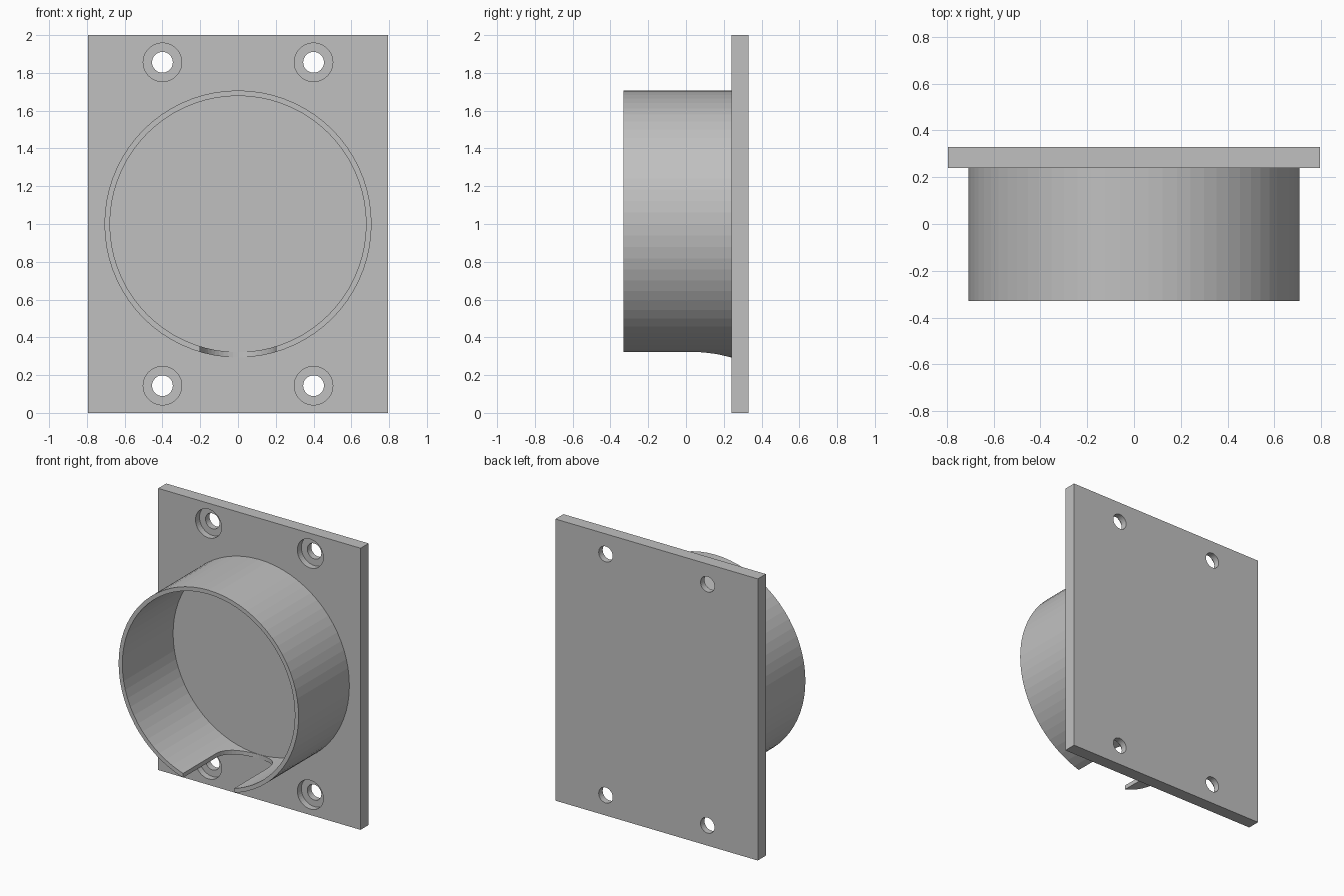
import bpy, bmesh, math
from mathutils import Matrix

if "Cube" in bpy.data.objects:
    bpy.data.objects.remove(bpy.data.objects["Cube"])

FRONT, FACE, BACK = -0.33, 0.24, 0.33    # rim, plate front, plate back
MID = 1.0                                # height of the ring axis
SIDES = 72

grey = bpy.data.materials.new("Grey plastic")
grey.use_nodes = True
colour = (0.53, 0.53, 0.53, 1)
grey.diffuse_color = colour
grey.node_tree.nodes["Principled BSDF"].inputs["Base Color"].default_value = colour


def finish(name, bm):
    bmesh.ops.recalc_face_normals(bm, faces=bm.faces)
    mesh = bpy.data.meshes.new(name)
    bm.to_mesh(mesh)
    bm.free()
    mesh.materials.append(grey)
    obj = bpy.data.objects.new(name, mesh)
    bpy.context.collection.objects.link(obj)
    return obj


def prism(name, outline, offset):
    """Closed solid swept from a flat outline."""
    bm = bmesh.new()
    face = bm.faces.new([bm.verts.new(p) for p in outline])
    ret = bmesh.ops.extrude_face_region(bm, geom=[face])
    verts = [g for g in ret["geom"] if isinstance(g, bmesh.types.BMVert)]
    bmesh.ops.translate(bm, verts=verts, vec=offset)
    return finish(name, bm)


def disc(name, x, z, radius, y0, y1, sides):
    ring = [(x + radius * math.cos(math.tau * i / sides), y0,
             z + radius * math.sin(math.tau * i / sides)) for i in range(sides)]
    return prism(name, ring, (0, y1 - y0, 0))


def cut(target, cutter):
    """Subtract the cutter, bake the result and drop the cutter."""
    cutter.hide_render = True
    mod = target.modifiers.new("cut", "BOOLEAN")
    mod.operation = "DIFFERENCE"
    mod.solver = "EXACT"
    mod.object = cutter
    bpy.context.view_layer.objects.active = target
    bpy.ops.object.modifier_apply(modifier=mod.name)
    bpy.data.objects.remove(cutter)


# Mounting plate with four counterbored screw holes
bm = bmesh.new()
bmesh.ops.create_cube(bm, size=1, matrix=Matrix.Translation((0, (FACE + BACK) / 2, MID))
                      @ Matrix.Diagonal((1.59, BACK - FACE, 2, 1)))
plate = finish("mounting_plate", bm)
for x in (-0.4, 0.4):
    for z in (MID - 0.856, MID + 0.856):
        cut(plate, disc("counterbore_cutter", x, z, 0.102, FACE - 0.1, FACE + 0.045, 40))
        cut(plate, disc("hole_cutter", x, z, 0.055, FACE - 0.1, BACK + 0.1, 32))

# Cylindrical holder ring, open at the front
holder = disc("holder_ring", 0, MID, 0.707, FRONT, FACE, SIDES)
cut(holder, disc("bore_cutter", 0, MID, 0.678, FRONT - 0.1, FACE + 0.1, SIDES))

# Round-ended slot through the bottom of the ring
R = 0.2
slot = [(R * math.cos(math.pi * i / 24), FACE - 0.002 - R + R * math.sin(math.pi * i / 24), 0.1)
        for i in range(25)]
slot += [(-R, FRONT - 0.1, 0.1), (R, FRONT - 0.1, 0.1)]
cut(holder, prism("slot_cutter", slot, (0, 0, 0.5)))
